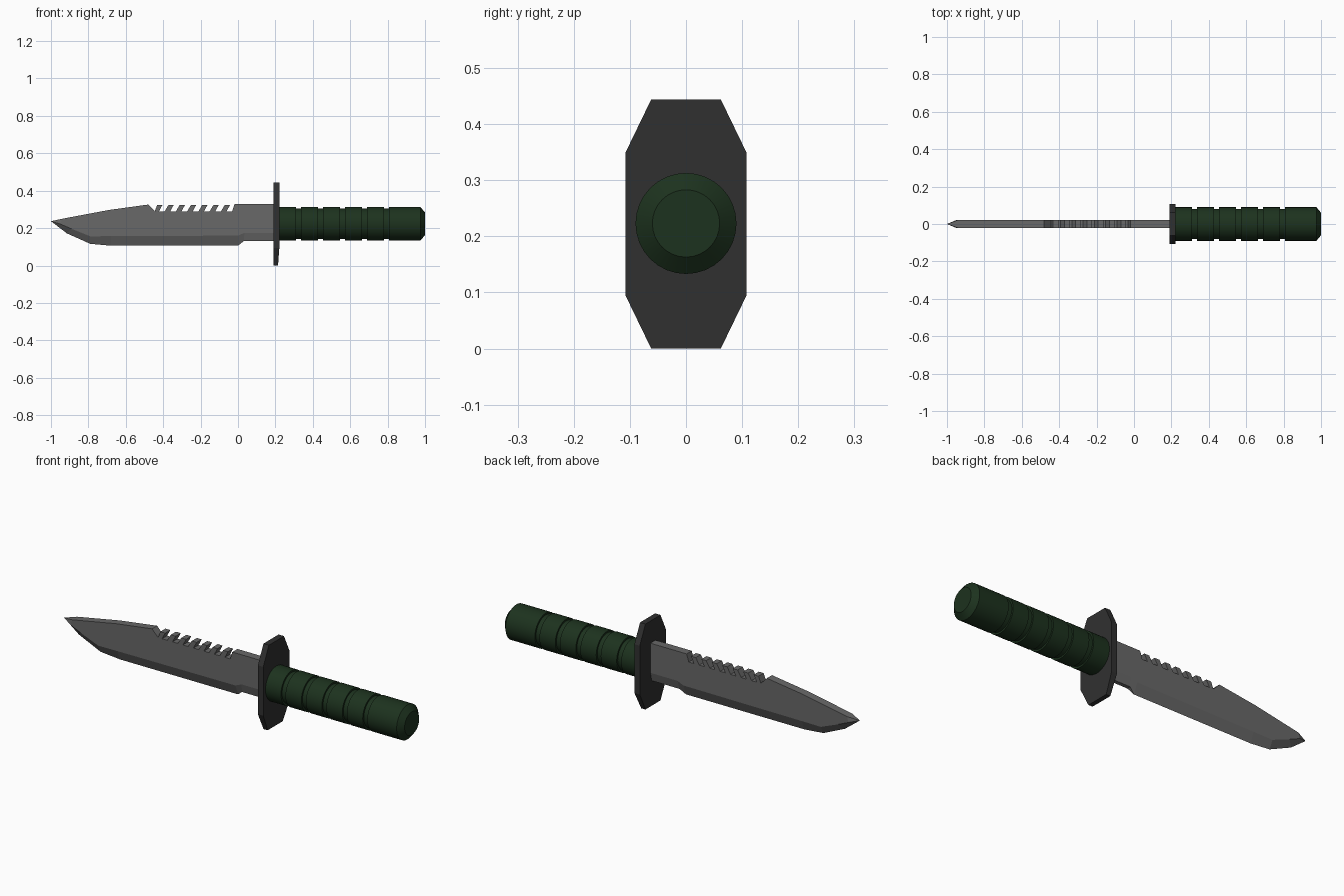
import bpy, bmesh, math

if "Cube" in bpy.data.objects:
    bpy.data.objects.remove(bpy.data.objects["Cube"])

CZ = 0.223  # height of the handle axis


def material(name, rgb):
    m = bpy.data.materials.new(name)
    m.diffuse_color = (*rgb, 1)
    m.use_nodes = True
    m.node_tree.nodes["Principled BSDF"].inputs["Base Color"].default_value = m.diffuse_color
    return m


def finish(bm, name, mat):
    bmesh.ops.remove_doubles(bm, verts=bm.verts[:], dist=1e-5)
    bmesh.ops.recalc_face_normals(bm, faces=bm.faces[:])
    me = bpy.data.meshes.new(name)
    bm.to_mesh(me)
    bm.free()
    me.materials.append(mat)
    ob = bpy.data.objects.new(name, me)
    bpy.context.collection.objects.link(ob)
    return ob


steel = material("steel", (0.14, 0.14, 0.14))
black = material("black_metal", (0.03, 0.03, 0.03))
green = material("green_grip", (0.012, 0.032, 0.013))

# Blade: flat body outline with saw teeth along the spine
T = 0.021
spine = [(-0.94, 0.25), (-0.69, 0.297), (-0.48, 0.326), (-0.445, 0.29)]
for i in range(7):
    x = -0.452 + i * 0.0602
    spine += [(x + 0.02, 0.324), (x + 0.048, 0.324), (x + 0.03, 0.29), (x + 0.06, 0.29)]
spine += [(-0.018, 0.329), (0.2, 0.329)]

# Ground bevel: (bevel line point, cutting edge point, edge half thickness)
grind = [((-0.94, 0.25), (-1, 0.237), 0),
         ((-0.95, 0.222), (-1, 0.237), 0),
         ((-0.89, 0.196), (-0.915, 0.172), 0),
         ((-0.79, 0.156), (-0.79, 0.116), 0),
         ((-0.68, 0.157), (-0.68, 0.106), 0),
         ((0.0, 0.16), (0.0, 0.106), 0),
         ((0.035, 0.175), (0.03, 0.13), 0.01),
         ((0.2, 0.175), (0.2, 0.13), 0.01)]

bm = bmesh.new()
sides = []
for s in (-1, 1):
    top = [bm.verts.new((x, s * T, z)) for x, z in spine]
    line = [top[0]] + [bm.verts.new((p[0], s * T, p[1])) for p, e, h in grind[1:]]
    edge = [bm.verts.new((e[0], s * h, e[1])) for p, e, h in grind]
    bm.faces.new(top + line[:0:-1])
    bm.faces.new((line[0], line[1], edge[0]))
    edge[1] = edge[0]
    for i in range(1, len(line) - 1):
        bm.faces.new((line[i], line[i + 1], edge[i + 1], edge[i]))
    sides.append((top, edge, line))
(ta, ea, la), (tb, eb, lb) = sides
for i in range(len(ta) - 1):
    bm.faces.new((ta[i], ta[i + 1], tb[i + 1], tb[i]))
bm.faces.new((ta[0], tb[0], eb[0], ea[0]))
for i in (5, 6):
    bm.faces.new((ea[i], ea[i + 1], eb[i + 1], eb[i]))
bm.faces.new((ta[-1], tb[-1], lb[-1], eb[-1], ea[-1], la[-1]))
for v in [v for v in bm.verts if not v.link_faces]:
    bm.verts.remove(v)
finish(bm, "blade", steel)

# Guard: elongated octagonal plate
octagon = [(0.062, 0.222), (0.108, 0.127), (0.108, -0.127), (0.062, -0.222),
           (-0.062, -0.222), (-0.108, -0.127), (-0.108, 0.127), (-0.062, 0.222)]
bm = bmesh.new()
back = [bm.verts.new((0.19, y, z + 0.222)) for y, z in octagon]
front = [bm.verts.new((0.214 if z < -0.2 else 0.221, y, z + 0.222)) for y, z in octagon]
bm.faces.new(back)
bm.faces.new(front)
for i in range(8):
    j = (i + 1) % 8
    bm.faces.new((back[i], back[j], front[j], front[i]))
finish(bm, "guard", black)

# Handle: grooved lathe profile spun around the x axis
R, G = 0.09, 0.081
profile = [(0.21, 0), (0.21, R)]
for i in range(5):
    x = 0.31 + i * 0.1175
    profile += [(x, R), (x, G), (x + 0.026, G), (x + 0.026, R)]
profile += [(0.975, R), (1.0, 0.06), (1.0, 0)]
bm = bmesh.new()
verts = [bm.verts.new((x, 0, CZ + r)) for x, r in profile]
edges = [bm.edges.new(p) for p in zip(verts, verts[1:])]
bmesh.ops.spin(bm, geom=verts + edges, cent=(0, 0, CZ), axis=(1, 0, 0),
               angle=math.tau, steps=32, use_duplicate=False)
handle = finish(bm, "handle", green)
bpy.context.view_layer.objects.active = handle
handle.select_set(True)
bpy.ops.object.shade_smooth_by_angle(angle=math.radians(30))
